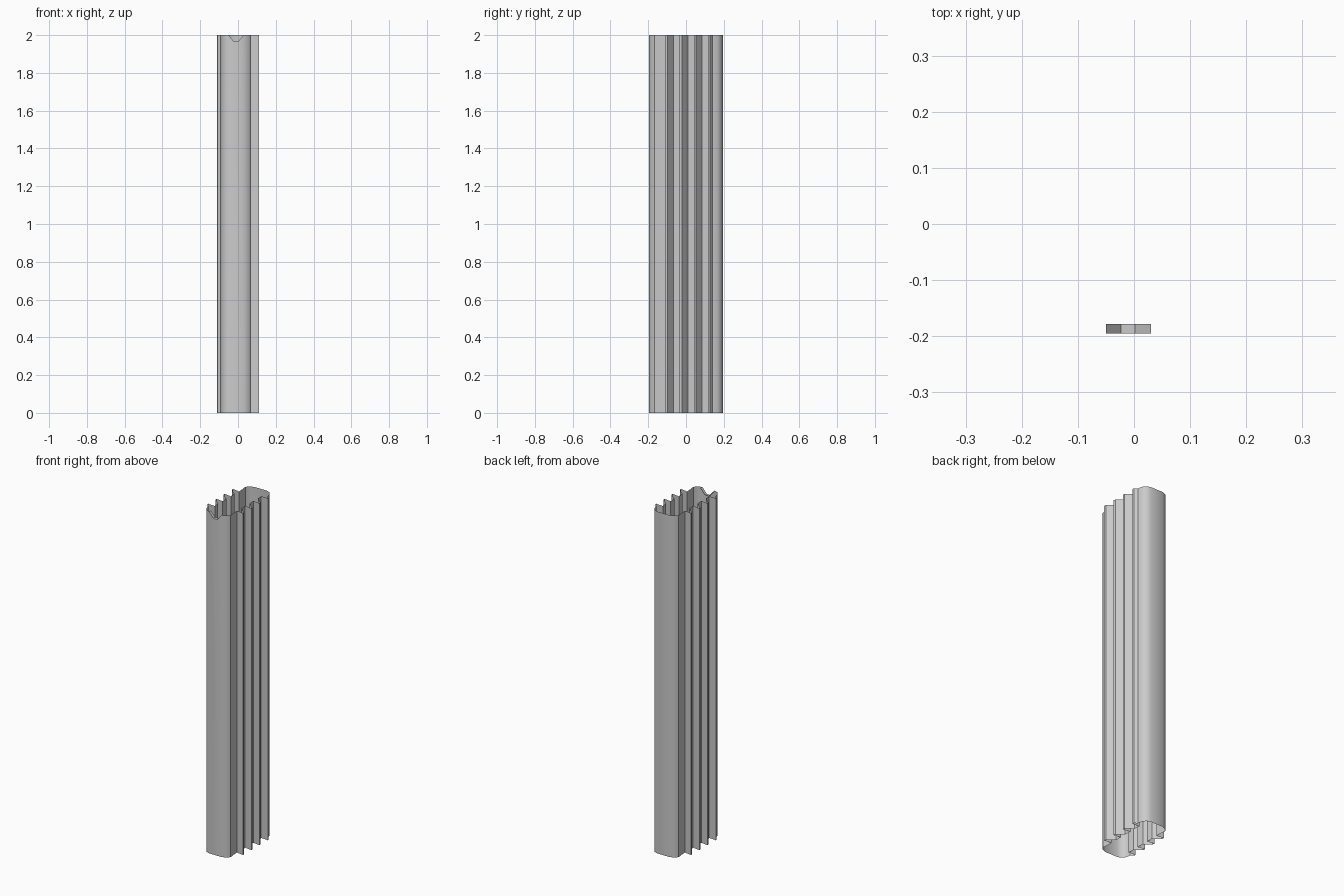
import bpy, bmesh

if "Cube" in bpy.data.objects:
    bpy.data.objects.remove(bpy.data.objects["Cube"])

H = 2.0

# Half of the cross-section: curved front plate, then the right-hand fins
half = [(-0.092, -0.14), (-0.087, -0.167), (-0.073, -0.186), (-0.05, -0.195),
        (0.03, -0.195), (0.058, -0.184), (0.07, -0.168), (0.066, -0.13)]
for tip in (-0.105, -0.03, 0.046):
    half += [(0.065, tip + 0.003), (0.11, tip - 0.004), (0.108, tip + 0.008),
             (0.068, tip + 0.04)]
# Last fin leads into the edge of the back plate
half += [(0.065, 0.121), (0.11, 0.118), (0.108, 0.128)]

# The other half is the same shape turned by 180 degrees
loop = half + [(-x, -y) for x, y in half]

bm = bmesh.new()
low = [bm.verts.new((x, y, 0)) for x, y in loop]
top = [bm.verts.new((x, y, H)) for x, y in loop]

# Spout notch in the top edge of the front plate
cut = [(-0.05, H), (-0.023, 1.967), (0.002, 1.967), (0.03, H)]
outer = [top[3]] + [bm.verts.new((x, -0.195, z)) for x, z in cut[1:3]] + [top[4]]
inner = [bm.verts.new((x, -0.178, z)) for x, z in cut]
for i in range(3):
    bm.faces.new((outer[i], outer[i + 1], inner[i + 1], inner[i]))

# Open-ended walls
n = len(loop)
for i in range(n):
    j = (i + 1) % n
    if i == 3:
        bm.faces.new([low[i], low[j]] + outer[::-1])
    else:
        bm.faces.new((low[i], low[j], top[j], top[i]))

mesh = bpy.data.meshes.new("finned_profile")
bm.to_mesh(mesh)
bm.free()
obj = bpy.data.objects.new("finned_profile", mesh)
bpy.context.collection.objects.link(obj)
bpy.context.view_layer.objects.active = obj
obj.select_set(True)
bpy.ops.object.shade_smooth_by_angle(angle=0.6)
